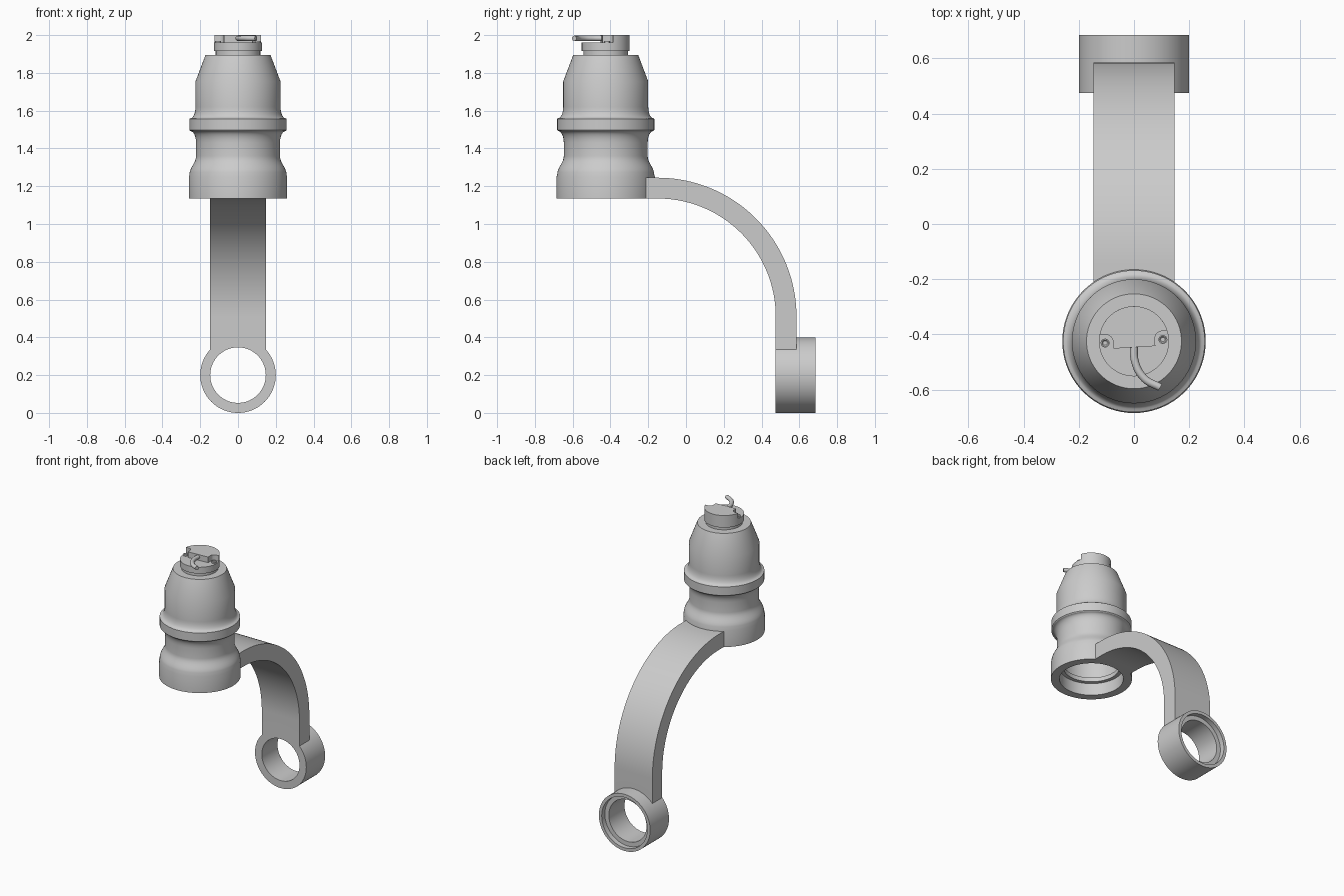
import bpy, bmesh, math
from mathutils import Matrix

cube = bpy.data.objects.get("Cube")
if cube:
    bpy.data.objects.remove(cube, do_unlink=True)

grey = bpy.data.materials.new("plain grey")
grey.use_nodes = True
grey.diffuse_color = (0.6, 0.6, 0.6, 1)
grey.node_tree.nodes["Principled BSDF"].inputs["Base Color"].default_value = grey.diffuse_color

BODY_Y = -0.425   # vertical axis of the housing
RING_Z = 0.2      # horizontal axis of the mounting ring
HALF_W = 0.147    # half width of the arm


def finish(name, bm, matrix=None, angle=28):
    bmesh.ops.remove_doubles(bm, verts=bm.verts, dist=0.0001)
    bmesh.ops.recalc_face_normals(bm, faces=bm.faces)
    if matrix:
        bm.transform(matrix)
    mesh = bpy.data.meshes.new(name)
    bm.to_mesh(mesh)
    bm.free()
    mesh.materials.append(grey)
    obj = bpy.data.objects.new(name, mesh)
    bpy.context.collection.objects.link(obj)
    bpy.ops.object.select_all(action='DESELECT')
    obj.select_set(True)
    bpy.context.view_layer.objects.active = obj
    bpy.ops.object.shade_smooth_by_angle(angle=math.radians(angle))
    return obj


def lathe(name, profile, matrix, closed=True, steps=72):
    """Spin a (radius, height) profile about z."""
    bm = bmesh.new()
    verts = [bm.verts.new((r, 0, z)) for r, z in profile]
    pairs = list(zip(verts, verts[1:] + verts[:1]))
    edges = [bm.edges.new(p) for p in (pairs if closed else pairs[:-1])]
    bmesh.ops.spin(bm, geom=verts + edges, cent=(0, 0, 0), axis=(0, 0, 1),
                   angle=math.tau, steps=steps, use_duplicate=False)
    return finish(name, bm, matrix)


def s_curve(r0, z0, r1, z1, n=8):
    """Smooth blend between two radii."""
    return [(r0 + (r1 - r0) * (1 - math.cos(math.pi * i / n)) / 2,
             z0 + (z1 - z0) * i / n) for i in range(n + 1)]


def cove(r0, z0, r1, z1, n=6):
    """Quarter-round hollow that leaves vertically at the first point."""
    return [(r0 + (r1 - r0) * (1 - math.cos(math.pi / 2 * i / n)),
             z0 + (z1 - z0) * math.sin(math.pi / 2 * i / n)) for i in range(n + 1)]


# Hollow housing: outer wall upward, then the stepped bore downward
body_axis = Matrix.Translation((0, BODY_Y, 0))
outside = [(0.26, 1.135), (0.26, 1.25)]
outside += s_curve(0.257, 1.262, 0.222, 1.36)
outside += cove(0.222, 1.43, 0.252, 1.492)
outside += [(0.257, 1.497), (0.257, 1.557)]
outside += cove(0.225, 1.62, 0.252, 1.56)[::-1]
outside += [(0.225, 1.755), (0.172, 1.895), (0, 1.895)]
bore = [(0, 1.85), (0.14, 1.85), (0.19, 1.72), (0.19, 1.25),
        (0.18, 1.25), (0.18, 1.22), (0.205, 1.22), (0.205, 1.135)]
lathe("housing", outside + bore, body_axis)

# Stepped cap on top of the housing
lathe("cap", [(0, 1.89), (0.118, 1.89), (0.118, 1.915), (0.127, 1.915),
              (0.127, 1.96), (0, 1.96)], body_axis, closed=False)

# Half-round clamp plate with a notch at each side
half = [(0.076, -0.022), (0.076, 0.008), (0.081, 0.02), (0.092, 0.029), (0.106, 0.031)]
start = math.atan2(0.031, 0.123)
arc = [start + (math.pi - 2 * start) * i / 32 for i in range(33)]
outline = half + [(0.127 * math.cos(a), 0.127 * math.sin(a)) for a in arc]
outline += [(-x, y) for x, y in reversed(half)]
bm = bmesh.new()
face = bm.faces.new([bm.verts.new((x, y, 1.955)) for x, y in outline])
top = bmesh.ops.extrude_face_region(bm, geom=[face])["geom"]
bmesh.ops.translate(bm, verts=[g for g in top if isinstance(g, bmesh.types.BMVert)],
                    vec=(0, 0, 0.045))
tilt = body_axis @ Matrix.Rotation(math.radians(3.5), 4, 'Z')
finish("clamp_plate", bm, tilt)

# Screw heads in the notches
for side, label in ((-1, "right"), (1, "left")):
    lathe(label + "_screw", [(0, 1.966), (0.008, 1.966), (0.012, 1.97), (0.016, 1.97),
                             (0.016, 1.955)],
          tilt @ Matrix.Translation((side * 0.105, 0, 0)), closed=False, steps=24)

# Bent cable leaving the clamp plate
curve = bpy.data.curves.new("cable", 'CURVE')
curve.dimensions = '3D'
curve.bevel_depth = 0.014
curve.bevel_resolution = 4
curve.use_fill_caps = True
spline = curve.splines.new('BEZIER')
path = [(0, -0.43), (0.004, -0.5), (0.038, -0.56), (0.095, -0.592)]
spline.bezier_points.add(len(path) - 1)
for point, (x, y) in zip(spline.bezier_points, path):
    point.co = (x, y, 1.983)
    point.handle_left_type = point.handle_right_type = 'AUTO'
curve.materials.append(grey)
bpy.context.collection.objects.link(bpy.data.objects.new("cable", curve))

# Curved arm, its ends shaped to the housing and the ring
ARC_Y, ARC_Z, OUTER, INNER = -0.15, 0.51, 0.735, 0.625
COLS, ROWS = 16, 40
bm = bmesh.new()


def arm_sheet(radius):
    rows = []
    for i in range(-1, ROWS + 2):
        row = []
        for c in range(COLS + 1):
            x = HALF_W * (2 * c / COLS - 1)
            if i < 0:
                y, z = BODY_Y + math.sqrt(0.255 ** 2 - x * x), ARC_Z + radius
            elif i > ROWS:
                y, z = ARC_Y + radius, RING_Z + math.sqrt(0.195 ** 2 - x * x)
            else:
                a = math.pi / 2 * i / ROWS
                y, z = ARC_Y + radius * math.sin(a), ARC_Z + radius * math.cos(a)
            row.append(bm.verts.new((x, y, z)))
        rows.append(row)
    for r0, r1 in zip(rows, rows[1:]):
        for c in range(COLS):
            bm.faces.new((r0[c], r0[c + 1], r1[c + 1], r1[c]))
    return rows


upper, lower = arm_sheet(OUTER), arm_sheet(INNER)
bmesh.ops.bridge_loops(bm, edges=[e for e in bm.edges if e.is_boundary])
finish("arm", bm)

# Mounting ring with a shallow counterbore at the back
ring_axis = Matrix.Translation((0, 0, RING_Z)) @ Matrix.Rotation(-math.pi / 2, 4, 'X')
lathe("mounting_ring", [(0.147, 0.475), (0.2, 0.475), (0.2, 0.685), (0.178, 0.685),
                        (0.178, 0.65), (0.147, 0.65)], ring_axis)
